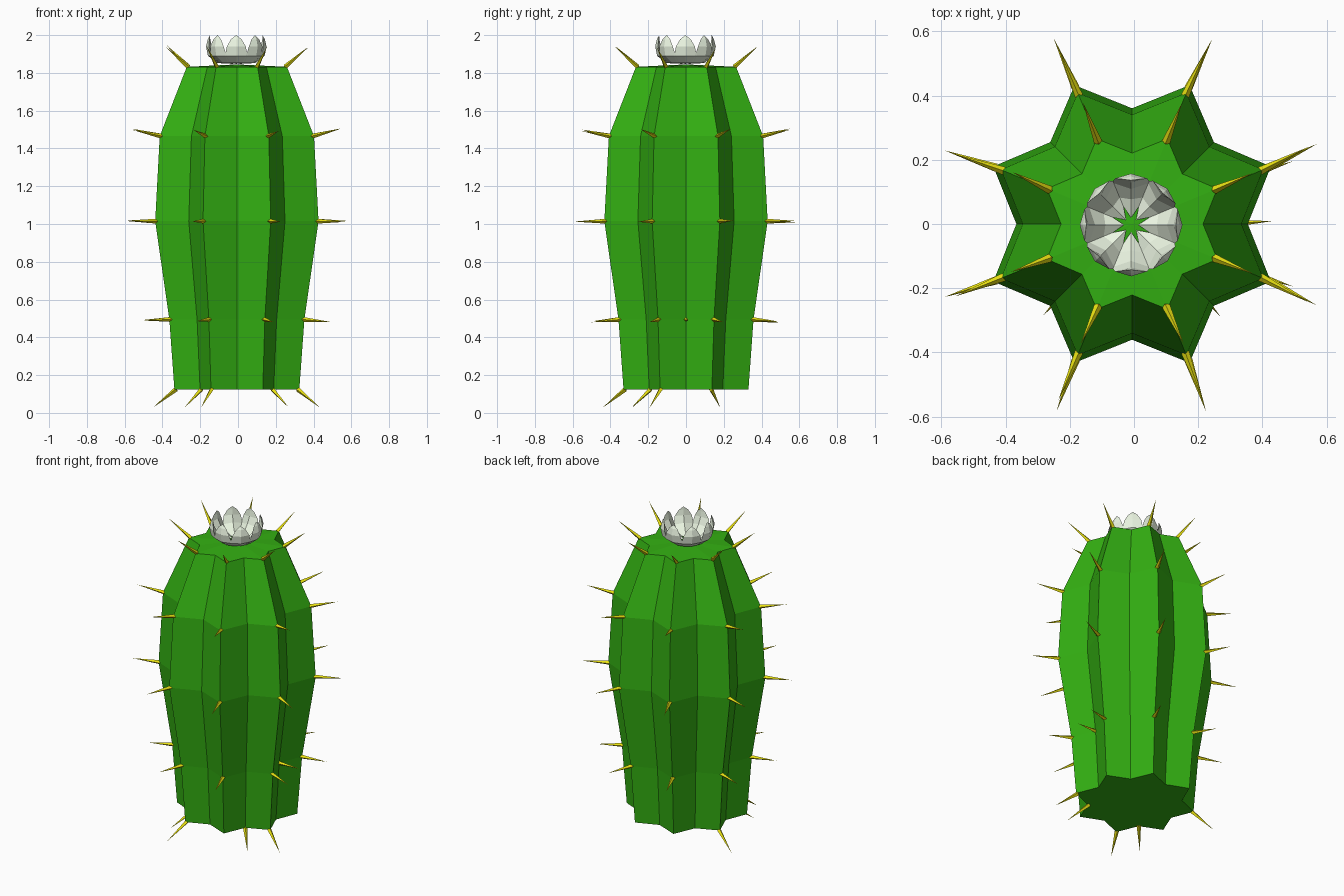
import bpy, bmesh, random
from math import cos, sin, radians
from mathutils import Vector

if "Cube" in bpy.data.objects:
    bpy.data.objects.remove(bpy.data.objects["Cube"])

random.seed(4)
CX = -0.006  # small sideways offset of the stem


def material(name, rgb):
    m = bpy.data.materials.new(name)
    m.diffuse_color = (*rgb, 1)
    m.use_nodes = True
    m.node_tree.nodes["Principled BSDF"].inputs["Base Color"].default_value = m.diffuse_color
    return m


def finish(bm, name, mat):
    bmesh.ops.recalc_face_normals(bm, faces=bm.faces)
    me = bpy.data.meshes.new(name)
    bm.to_mesh(me)
    bm.free()
    me.materials.append(mat)
    ob = bpy.data.objects.new(name, me)
    bpy.context.collection.objects.link(ob)
    return ob


def polar(deg, r, z):
    a = radians(deg)
    return Vector((CX + r * cos(a), r * sin(a), z))


green = material("cactus_green", (0.033, 0.43, 0.006))
yellow = material("spine_yellow", (0.82, 0.76, 0.006))
white = material("petal_white", (0.84, 0.93, 0.77))

# Ribbed stem: five star-shaped rings, ridges at 22.5 + 45k degrees
LEVELS = [(0.125, 0.358), (0.495, 0.387), (1.015, 0.468), (1.465, 0.442), (1.832, 0.287)]
VALLEY = 0.77
bm = bmesh.new()
rings = []
for z, r in LEVELS:
    rings.append([bm.verts.new(polar(22.5 * i, r * (1 if i % 2 else VALLEY), z)) for i in range(16)])
for lo, hi in zip(rings, rings[1:]):
    for i in range(16):
        j = (i + 1) % 16
        bm.faces.new((lo[i], lo[j], hi[j], hi[i]))
for ring, z in ((rings[0], 0.125), (rings[-1], 1.845)):
    c = bm.verts.new((CX, 0, z))
    for i in range(16):
        bm.faces.new((ring[i], ring[(i + 1) % 16], c))
finish(bm, "cactus_stem", green)


# Spines: slim four-sided cones pointing outward at each level
def spine(bm, deg, level, out, up):
    z, r = LEVELS[level]
    if round(deg / 22.5) % 2 == 0:
        r *= VALLEY
    base = polar(deg, r - 0.01, z)
    tip = polar(deg + random.uniform(-1.5, 1.5), r + out, z + up)
    d = (tip - base).normalized()
    side = d.cross(Vector((0, 0, 1))).normalized()
    top = side.cross(d)
    ring = [bm.verts.new(base + v * 0.013) for v in (side, top, -side, -top)]
    t = bm.verts.new(tip)
    for i in range(4):
        bm.faces.new((ring[i], ring[(i + 1) % 4], t))
    bm.faces.new(ring[::-1])


bm = bmesh.new()
for level, out, up in ((1, 0.15, -0.01), (2, 0.16, -0.003), (3, 0.155, 0.033), (4, 0.12, 0.108)):
    for k in range(8):
        spine(bm, 22.5 + 45 * k, level, out, up + random.uniform(-0.008, 0.008))
spine(bm, 0, 1, 0.14, -0.005)
for deg in (-22.5, -45, -112.5, -135, 157.5):
    spine(bm, deg, 0, 0.122, -0.097)
finish(bm, "spines", yellow)

# Flower: a cup of eight plump, pointed petals.
# Each row: edge/outer radius, height, half width, then inner crease radius and height
ROWS = [(0.100, 1.852, 0.044, 0.080, 1.872), (0.150, 1.890, 0.060, 0.112, 1.908),
        (0.160, 1.940, 0.050, 0.132, 1.948), (0.151, 1.978, 0.028, 0.138, 1.980)]
bm = bmesh.new()
for k in range(8):
    a = radians(45 * k)
    rad, tan = Vector((cos(a), sin(a), 0)), Vector((-sin(a), cos(a), 0))
    c = Vector((CX - 0.003, -0.003, 0))

    def point(r, t, z):
        return bm.verts.new(c + rad * r + tan * t + Vector((0, 0, z)))

    root, tip = point(0.022, 0, 1.848), point(0.139, 0, 2.0)
    # loop of left edge, outer keel, right edge, inner crease
    rows = [(point(r - 0.3 * w, -w, z), point(r, 0, z), point(r - 0.3 * w, w, z), point(ri, 0, zi))
            for r, z, w, ri, zi in ROWS]
    for i in range(4):
        j = (i + 1) % 4
        bm.faces.new((root, rows[0][j], rows[0][i]))
        for lo, hi in zip(rows, rows[1:]):
            bm.faces.new((lo[i], lo[j], hi[j], hi[i]))
        bm.faces.new((rows[-1][i], rows[-1][j], tip))
finish(bm, "flower_petals", white)
